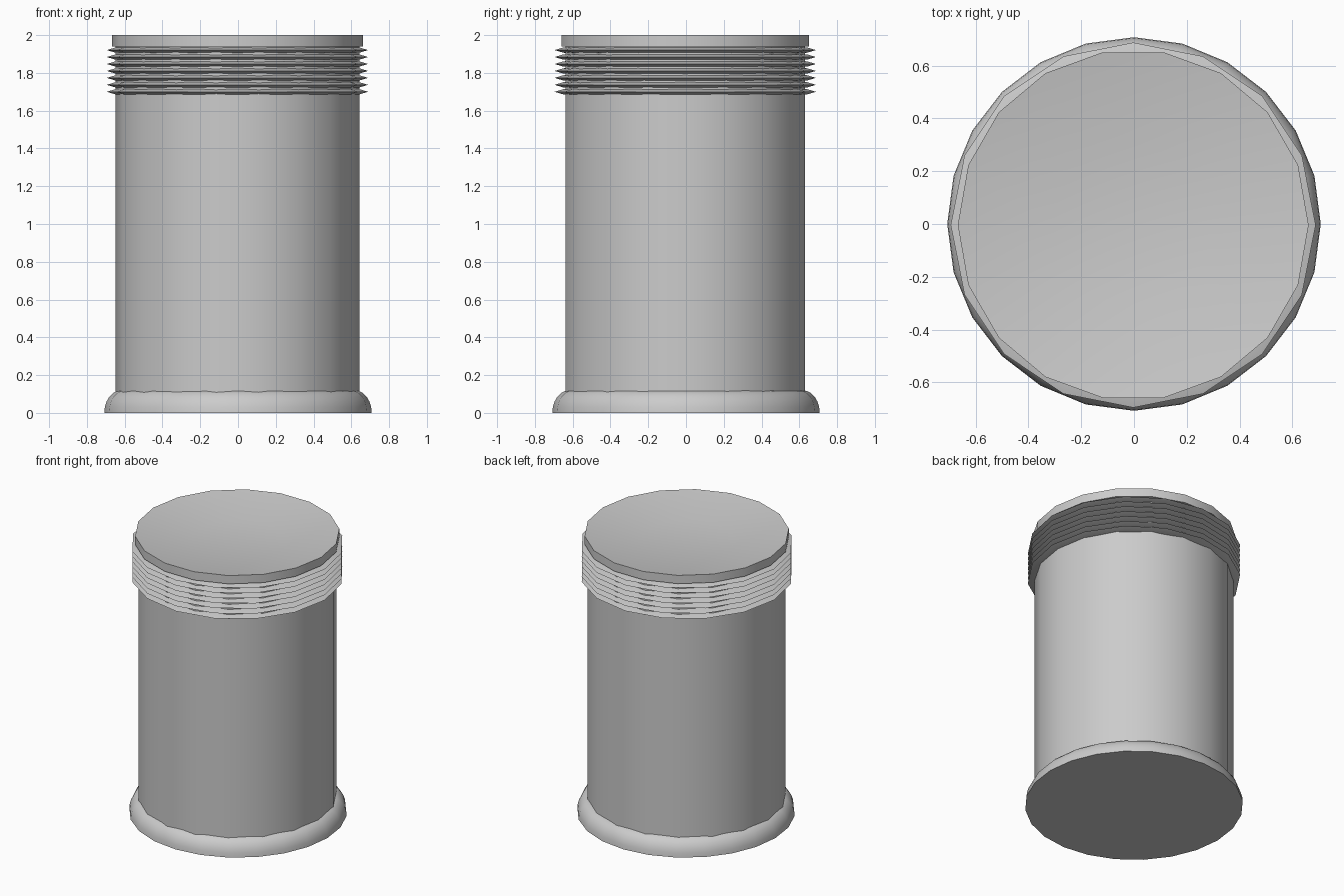
import bpy, bmesh, math

if "Cube" in bpy.data.objects:
    bpy.data.objects.remove(bpy.data.objects["Cube"])


def lathe(name, profile, sides, centre=(0, 0), z=0, closed=False):
    """Revolve (radius, height) points, listed bottom to top, around z."""
    bm = bmesh.new()
    rings = []
    for r, h in profile:
        rings.append([bm.verts.new((centre[0] + r * math.cos(2 * math.pi * i / sides),
                                    centre[1] + r * math.sin(2 * math.pi * i / sides),
                                    z + h)) for i in range(sides)])
    pairs = list(zip(rings, rings[1:]))
    if closed:
        pairs.append((rings[-1], rings[0]))
    for a, b in pairs:
        for i in range(sides):
            j = (i + 1) % sides
            bm.faces.new((a[i], a[j], b[j], b[i]))
    if not closed:
        bm.faces.new(rings[0][::-1])
        bm.faces.new(rings[-1])
    bmesh.ops.recalc_face_normals(bm, faces=bm.faces)
    mesh = bpy.data.meshes.new(name)
    bm.to_mesh(mesh)
    bm.free()
    obj = bpy.data.objects.new(name, mesh)
    bpy.context.collection.objects.link(obj)
    bpy.ops.object.select_all(action='DESELECT')
    bpy.context.view_layer.objects.active = obj
    obj.select_set(True)
    bpy.ops.object.shade_smooth_by_angle(angle=math.radians(35))
    return obj


axis = (-0.003, -0.004)

# Rounded foot flange
foot = [(0.708, 0)]
for k in range(1, 7):
    a = math.radians(15 * k)
    foot.append((0.618 + 0.09 * math.cos(a), 0.12 * math.sin(a)))
lathe("base_flange", foot, 24)

# Faceted body with a wider lip and a dished top ending in a flat disc
lathe("body", [(0.645, 0.02), (0.645, 1.94), (0.665, 1.94), (0.665, 2.0),
               (0.305, 1.943)], 18, axis)

# Stack of sharp-edged thread rings under the lip
for k in range(7):
    lathe(f"thread_ring_{k + 1}",
          [(0.60, -0.016), (0.645, -0.014), (0.692, 0), (0.645, 0.014), (0.60, 0.016)],
          16, axis, 1.70 + 0.0368 * k, closed=True)
